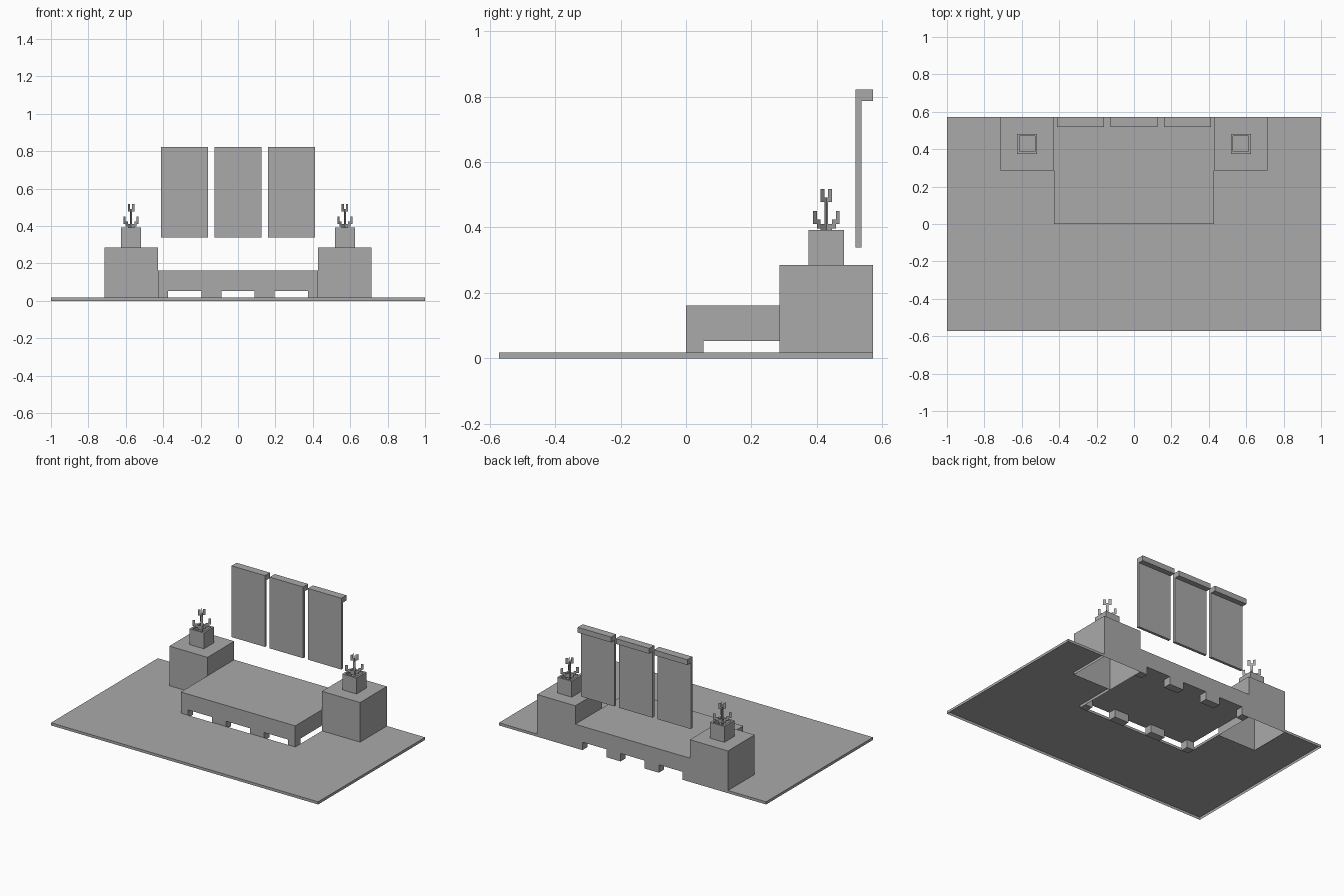
import bpy
import bmesh
from mathutils import Vector

U = 1 / 56  # one modelling step; the floor is 112 steps wide

cube = bpy.data.objects.get("Cube")
if cube:
    bpy.data.objects.remove(cube, do_unlink=True)

grey = bpy.data.materials.new("plain grey")
grey.use_nodes = True
grey.diffuse_color = (0.4, 0.4, 0.4, 1)
bsdf = grey.node_tree.nodes["Principled BSDF"]
bsdf.inputs["Base Color"].default_value = grey.diffuse_color
bsdf.inputs["Roughness"].default_value = 0.8


def finish(name, bm):
    """Scale the step-based mesh to size and link it as an object."""
    bmesh.ops.scale(bm, vec=(U, U, U), verts=bm.verts)
    mesh = bpy.data.meshes.new(name)
    bm.to_mesh(mesh)
    bm.free()
    mesh.materials.append(grey)
    obj = bpy.data.objects.new(name, mesh)
    bpy.context.collection.objects.link(obj)
    return obj


def add_box(bm, low, high, open_bottom=False):
    """Add an axis-aligned box and return its top face."""
    low, high = Vector(low), Vector(high)
    verts = bmesh.ops.create_cube(bm, size=1)["verts"]
    for v in verts:
        v.co = (low + high) / 2 + v.co * (high - low)
    faces = sorted({f for v in verts for f in v.link_faces},
                   key=lambda f: f.calc_center_median().z)
    top = faces[-1]
    if open_bottom:
        bm.faces.remove(faces[0])
    return top


# Thin floor covering, cut out around the furniture and open underneath
right_half = [(56, -32), (56, 32), (40, 32), (40, 16), (24, 16), (24, 0)]
outline = right_half + [(-x, y) for x, y in reversed(right_half)]
bm = bmesh.new()
upper = [bm.verts.new((x, y, 1)) for x, y in outline]
lower = [bm.verts.new((x, y, 0)) for x, y in outline]
bm.faces.new(upper)
for i in range(len(outline)):
    j = (i + 1) % len(outline)
    bm.faces.new((lower[i], lower[j], upper[j], upper[i]))
finish("floor_covering", bm)

# Wide platform on short legs, made of three equal sections
bm = bmesh.new()
add_box(bm, (-24, 0, 3), (24, 32, 9))
for x0, x1 in ((-24, -21), (-11, -5), (5, 11), (21, 24)):
    for y0 in (0, 29):
        add_box(bm, (x0, y0, 0), (x1, y0 + 3, 3))
finish("platform", bm)

# Flat plant shape, listed from the top row down
PLANT = [
    "..#.#..",
    "..#.#..",
    "..###..",
    "...#...",
    "...#...",
    "#..#..#",
    "#..#..#",
    "##.#.##",
    ".#####.",
    "..###..",
    "...#...",
    "...#...",
]
CELL_W, CELL_H, SOIL = 0.65, 0.75, 20


def add_plant(bm, cx, cy):
    """Two crossed diagonal sheets sharing the plant shape."""
    for slope in (1, -1):
        for row, line in enumerate(reversed(PLANT)):
            z = SOIL + row * CELL_H
            for col, mark in enumerate(line):
                if mark == "#":
                    a = (col - 3.5) * CELL_W
                    b = a + CELL_W
                    corners = ((a, z), (b, z), (b, z + CELL_H), (a, z + CELL_H))
                    bm.faces.new([bm.verts.new((cx + d, cy + slope * d, h))
                                  for d, h in corners])
    bmesh.ops.remove_doubles(bm, verts=bm.verts, dist=0.001)


for side, cx in (("left", 32), ("right", -32)):
    # Hollow side block
    bm = bmesh.new()
    add_box(bm, (cx - 8, 16, 0), (cx + 8, 32, 16), open_bottom=True)
    finish(side + "_side_block", bm)

    # Square pot with a sunken soil surface
    bm = bmesh.new()
    top = add_box(bm, (cx - 3, 21, 16), (cx + 3, 27, 22))
    bmesh.ops.inset_region(bm, faces=[top], thickness=1)
    walls = bmesh.ops.extrude_face_region(bm, geom=[top])
    moved = [v for v in walls["geom"] if isinstance(v, bmesh.types.BMVert)]
    bmesh.ops.translate(bm, vec=(0, 0, SOIL - 22), verts=moved)
    if top.is_valid:
        bm.faces.remove(top)
    finish(side + "_pot", bm)

    bm = bmesh.new()
    add_plant(bm, cx, 24)
    finish(side + "_plant", bm)

# Three hanging panels, each with a rail along the top back
for name, cx in (("left", 16), ("middle", 0), ("right", -16)):
    bm = bmesh.new()
    add_box(bm, (cx - 7, 29, 19), (cx + 7, 30, 46))
    add_box(bm, (cx - 7, 30, 44), (cx + 7, 32, 46))
    finish(name + "_hanging_panel", bm)
